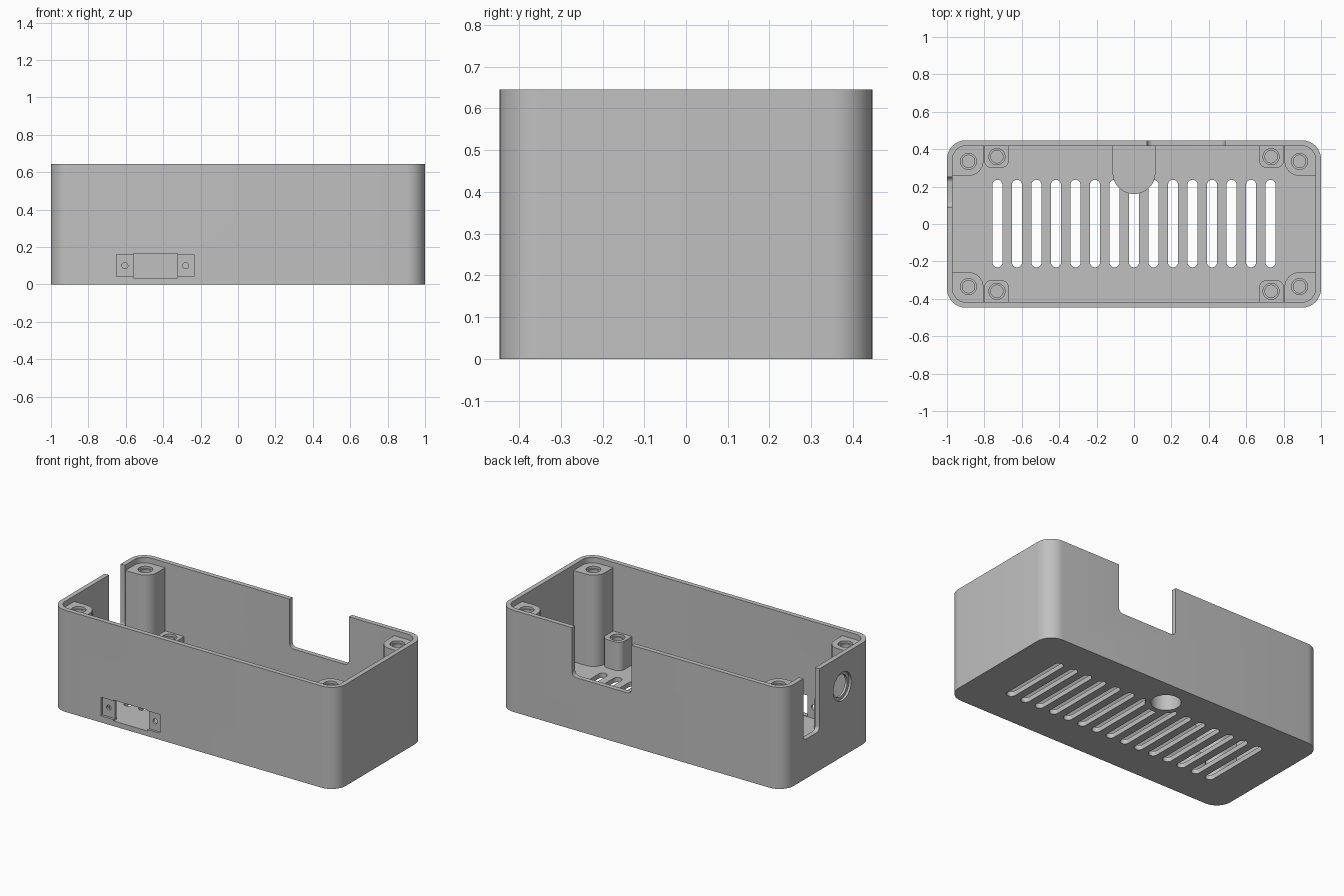
import bpy, bmesh, math

cube = bpy.data.objects.get("Cube")
if cube:
    bpy.data.objects.remove(cube, do_unlink=True)

grey = bpy.data.materials.new("plain grey")
grey.use_nodes = True
COLOUR = (0.53, 0.53, 0.53, 1)
grey.diffuse_color = COLOUR
grey.node_tree.nodes["Principled BSDF"].inputs["Base Color"].default_value = COLOUR

HALF_X, HALF_Y, HEIGHT = 1.0, 0.447, 0.645
WALL, FLOOR, CORNER = 0.03, 0.03, 0.1


def prism(name, axis, u, v, w, radii, segs=8):
    """Rounded rectangle u by v, extruded over w along the axis.
    Radii run: low-low, high-low, high-high, low-high."""
    place = {"x": lambda a, b, c: (c, a, b),
             "y": lambda a, b, c: (a, c, b),
             "z": lambda a, b, c: (a, b, c)}[axis]
    if not isinstance(radii, tuple):
        radii = (radii,) * 4
    corners = ((0, 0), (1, 0), (1, 1), (0, 1))
    points = []
    for k, ((i, j), r) in enumerate(zip(corners, radii)):
        cu, cv = u[i] + r * (1 - 2 * i), v[j] + r * (1 - 2 * j)
        for s in range(segs + 1 if r else 1):
            t = math.pi + (k + s / segs) * math.pi / 2
            points.append((cu + r * math.cos(t), cv + r * math.sin(t)))
    outline = []
    for p in points:
        if not outline or math.dist(p, outline[-1]) > 1e-5:
            outline.append(p)
    if math.dist(outline[0], outline[-1]) < 1e-5:
        outline.pop()
    bm = bmesh.new()
    low = [bm.verts.new(place(a, b, w[0])) for a, b in outline]
    high = [bm.verts.new(place(a, b, w[1])) for a, b in outline]
    bm.faces.new(low)
    bm.faces.new(high)
    n = len(outline)
    for i in range(n):
        j = (i + 1) % n
        bm.faces.new((low[i], low[j], high[j], high[i]))
    bmesh.ops.recalc_face_normals(bm, faces=bm.faces)
    mesh = bpy.data.meshes.new(name)
    bm.to_mesh(mesh)
    bm.free()
    mesh.materials.append(grey)
    obj = bpy.data.objects.new(name, mesh)
    bpy.context.collection.objects.link(obj)
    return obj


def disc(name, axis, u, v, r, w):
    return prism(name, axis, (u - r, u + r), (v - r, v + r), w, r)


def combine(obj, tool, operation="DIFFERENCE"):
    """Apply a boolean and discard the tool."""
    mod = obj.modifiers.new("boolean", "BOOLEAN")
    mod.operation, mod.solver, mod.object = operation, "EXACT", tool
    depsgraph = bpy.context.evaluated_depsgraph_get()
    mesh = bpy.data.meshes.new_from_object(obj.evaluated_get(depsgraph))
    obj.modifiers.clear()
    obj.data = mesh
    bpy.data.objects.remove(tool, do_unlink=True)


def finish(obj):
    bpy.ops.object.select_all(action="DESELECT")
    obj.select_set(True)
    bpy.context.view_layer.objects.active = obj
    bpy.ops.object.shade_smooth_by_angle(angle=math.radians(30))


# Open-topped case
case = prism("case", "z", (-HALF_X, HALF_X), (-HALF_Y, HALF_Y), (0, HEIGHT), CORNER)
in_x, in_y = HALF_X - WALL, HALF_Y - WALL
combine(case, prism("cavity", "z", (-in_x, in_x), (-in_y, in_y), (FLOOR, 1), CORNER - WALL))

# Floor vents
for i in range(15):
    x = (i - 7) * 0.1043
    combine(case, prism("vent", "z", (x - 0.027, x + 0.027), (-0.232, 0.236), (-0.1, 0.1), 0.027))

# Blind socket boss in the floor, against the back wall
combine(case, prism("boss", "z", (-0.115, 0.115), (0.16, 0.43), (0, 0.13),
                    (0.115, 0.115, 0, 0)), "UNION")
combine(case, disc("socket", "z", 0, 0.28, 0.086, (-0.1, 0.1)))

# Back notch and side slot, open at the top
combine(case, prism("notch", "y", (0.07, 0.487), (0.335, 1), (0.38, 0.6), (0.03, 0.03, 0, 0)))
combine(case, prism("slot", "x", (0.09, 0.252), (0.25, 1), (-1.1, -0.94), (0.03, 0.03, 0, 0)))

# Counterbored round port in the side wall
combine(case, disc("port", "x", -0.14, 0.445, 0.07, (-1.1, -0.9)))
combine(case, disc("port_rim", "x", -0.14, 0.445, 0.09, (-1.1, -0.985)))

# Front connector: shallow recess, window and two screw holes
combine(case, prism("recess", "y", (-0.65, -0.235), (0.042, 0.16), (-0.6, -0.432), 0))
combine(case, prism("window", "y", (-0.56, -0.323), (0.033, 0.165), (-0.6, -0.4), 0))
for x in (-0.605, -0.28):
    combine(case, disc("screw_hole", "y", x, 0.1, 0.016, (-0.6, -0.4)))
finish(case)


def post(name, sx, sy, x, y, top, radii, hole):
    """Screw post mirrored into one corner, with a stepped blind hole."""
    obj = prism(name, "z", x, y, (FLOOR - 0.01, top), radii)
    combine(obj, disc("bore", "z", *hole, 0.033, (top - 0.15, 1)))
    combine(obj, disc("bore_rim", "z", *hole, 0.043, (top - 0.015, 1)))
    for vert in obj.data.vertices:
        vert.co.x *= sx
        vert.co.y *= sy
    if sx * sy < 0:
        obj.data.flip_normals()
    finish(obj)


# Tall lid posts in the corners and short board posts beside them
for sx, side in ((1, "left"), (-1, "right")):
    for sy, end in ((1, "back"), (-1, "front")):
        post(f"tall_post_{end}_{side}", sx, sy, (0.805, 0.98), (0.257, 0.427), 0.61,
             (0.08, 0, 0.08, 0), (0.885, 0.335))
        post(f"short_post_{end}_{side}", sx, sy, (0.67, 0.802), (0.3, 0.427), 0.21,
             (0.04, 0.04, 0, 0), (0.733, 0.36))
